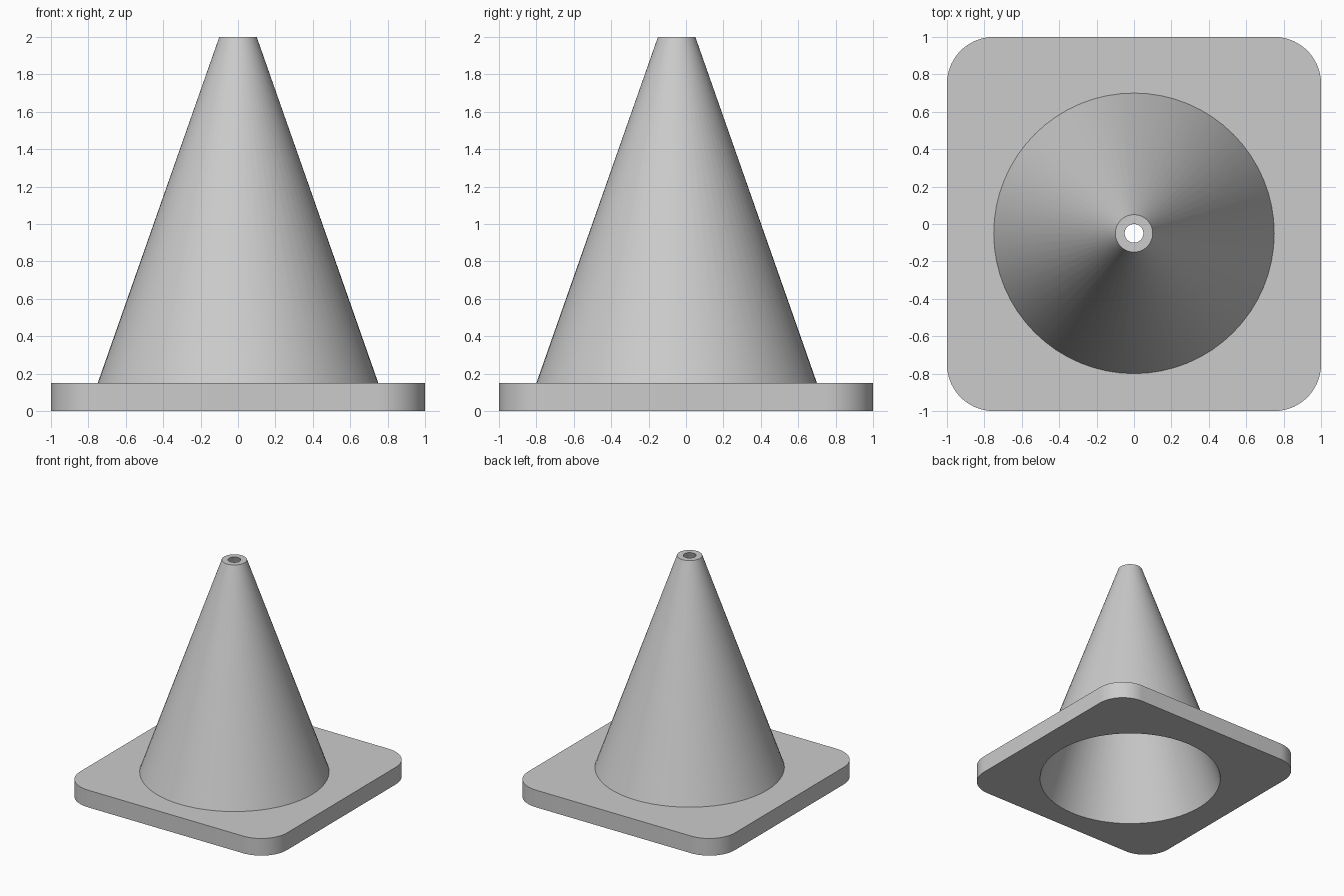
import bpy, bmesh
from math import cos, sin, pi, radians

cube = bpy.data.objects.get("Cube")
if cube:
    bpy.data.objects.remove(cube, do_unlink=True)

SIDES = 64
CONE_Y = -0.05
PLATE_TOP = 0.15
HEIGHT = 2.0

grey = bpy.data.materials.new("light grey")
grey.use_nodes = True
colour = (0.6, 0.6, 0.6, 1)
grey.diffuse_color = colour
grey.node_tree.nodes["Principled BSDF"].inputs["Base Color"].default_value = colour


def circle(radius, z):
    angles = [2 * pi * i / SIDES for i in range(SIDES)]
    return [(radius * cos(a), CONE_Y + radius * sin(a), z) for a in angles]


def rounded_square(z, half=1.0, radius=0.25):
    steps = SIDES // 4
    inset = half - radius
    points = []
    for corner, (sx, sy) in enumerate([(1, 1), (-1, 1), (-1, -1), (1, -1)]):
        for j in range(steps):
            a = pi / 2 * (corner + j / (steps - 1))
            points.append((sx * inset + radius * cos(a), sy * inset + radius * sin(a), z))
    return points


def loft(name, loops):
    """Join successive loops of equal length with quads."""
    bm = bmesh.new()
    rings = [[bm.verts.new(p) for p in loop] for loop in loops]
    for a, b in zip(rings, rings[1:]):
        for i in range(SIDES):
            k = (i + 1) % SIDES
            bm.faces.new((a[i], a[k], b[k], b[i]))
    mesh = bpy.data.meshes.new(name)
    bm.to_mesh(mesh)
    bm.free()
    mesh.materials.append(grey)
    obj = bpy.data.objects.new(name, mesh)
    bpy.context.collection.objects.link(obj)
    bpy.ops.object.select_all(action="DESELECT")
    obj.select_set(True)
    bpy.context.view_layer.objects.active = obj
    bpy.ops.object.shade_smooth_by_angle(angle=radians(30))
    return obj


# Base plate: underside, rounded rim and top, open where the cone joins
loft("base_plate", [circle(0.75, 0), rounded_square(0),
                    rounded_square(PLATE_TOP), circle(0.75, PLATE_TOP)])

# Cone: outer wall, flat tip ring and the hollow running down through the plate
loft("cone", [circle(0.75, PLATE_TOP), circle(0.1, HEIGHT),
              circle(0.05, HEIGHT), circle(0.75, 0)])
